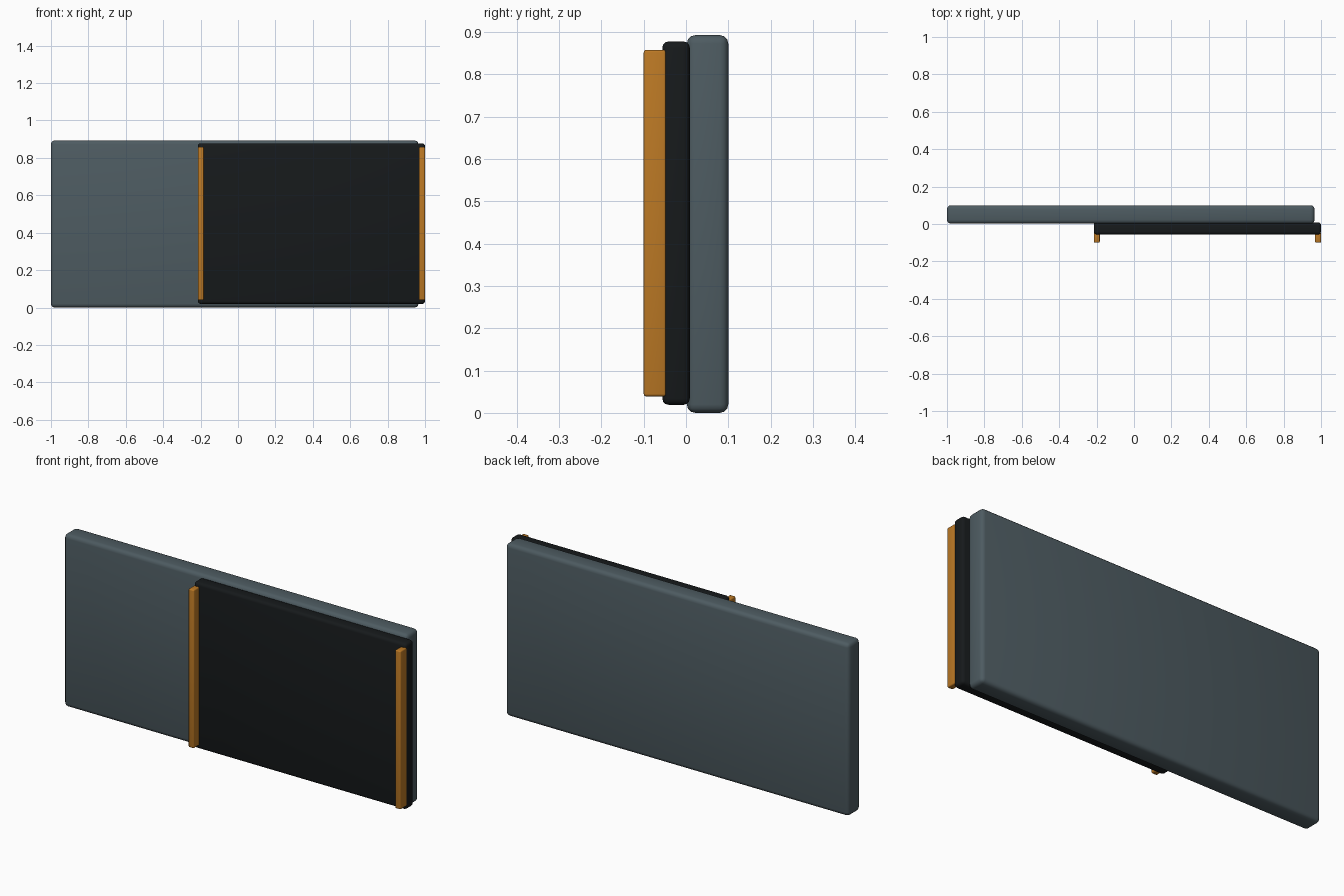
import bpy

if "Cube" in bpy.data.objects:
    bpy.data.objects.remove(bpy.data.objects["Cube"])


def material(name, rgb):
    m = bpy.data.materials.new(name)
    m.diffuse_color = (*rgb, 1)
    m.use_nodes = True
    m.node_tree.nodes["Principled BSDF"].inputs["Base Color"].default_value = m.diffuse_color
    return m


def rounded_box(name, x, y, z, radius, mat, segments=3):
    """Box between (min, max) pairs on each axis, with rounded edges."""
    bpy.ops.mesh.primitive_cube_add(size=1, location=[sum(r) / 2 for r in (x, y, z)])
    ob = bpy.context.object
    ob.name = name
    ob.scale = [r[1] - r[0] for r in (x, y, z)]
    bpy.ops.object.transform_apply(location=False, rotation=False, scale=True)
    bev = ob.modifiers.new("rounded_edges", 'BEVEL')
    bev.width = radius
    bev.segments = segments
    bpy.ops.object.modifier_apply(modifier=bev.name)
    bpy.ops.object.shade_smooth_by_angle()
    ob.data.materials.append(mat)
    return ob


slate = material("slate", (0.075, 0.105, 0.12))
black = material("black", (0.008, 0.01, 0.011))
orange = material("orange", (0.5, 0.19, 0.018))

# Wide backing panel
rounded_box("back_panel", (-1.0, 0.965), (0.002, 0.1), (0.0, 0.893), 0.02, slate)

# Dark sliding door, slightly overhanging on the right
rounded_box("sliding_door", (-0.215, 1.0), (-0.056, 0.009), (0.019, 0.878), 0.015, black)

# Vertical trim strips on both door edges
for side, x0 in (("left", -0.215), ("right", 0.968)):
    rounded_box(f"{side}_trim_strip", (x0, x0 + 0.032), (-0.1, -0.047),
                (0.039, 0.858), 0.006, orange)
